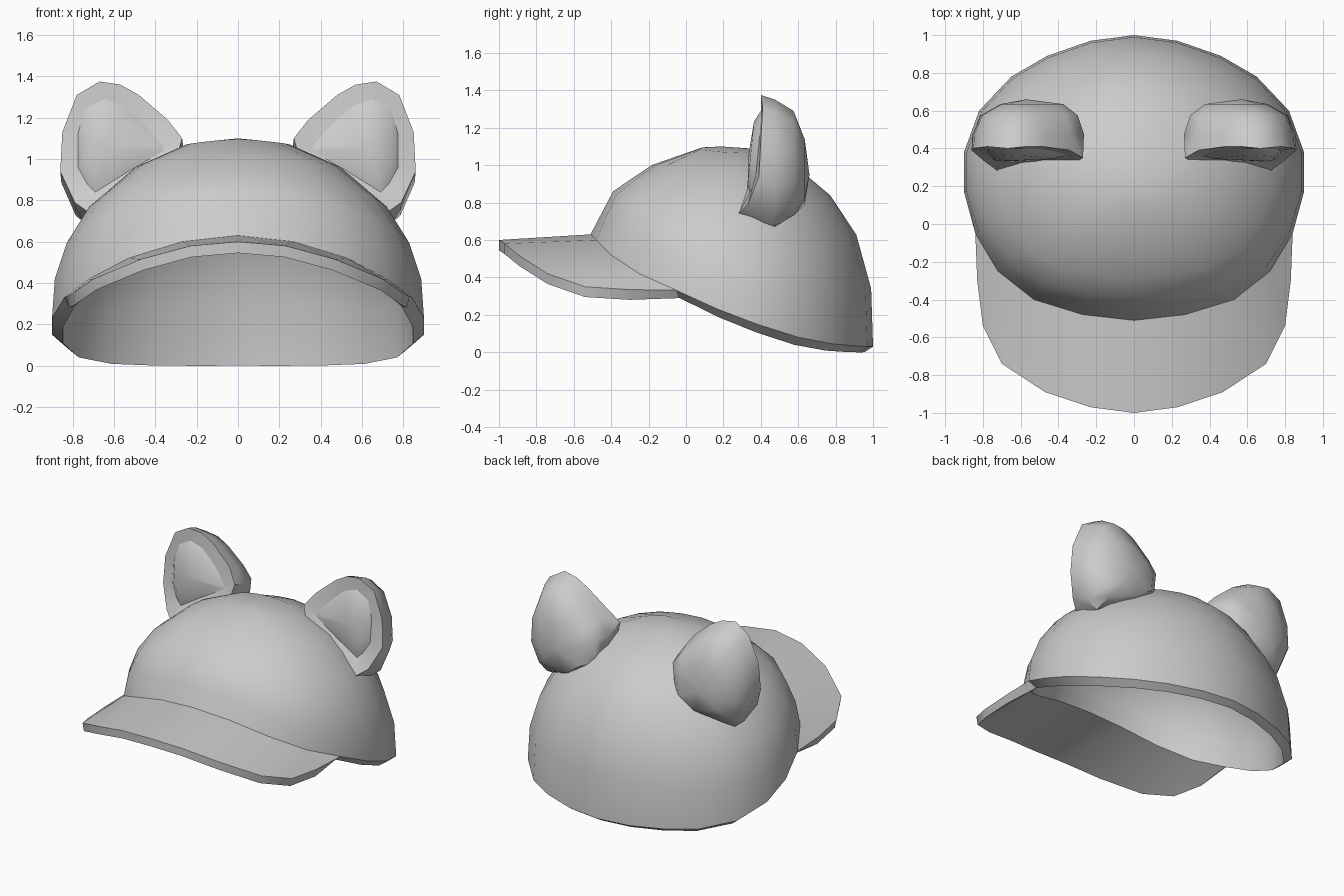
import bpy, bmesh, math

if "Cube" in bpy.data.objects:
    bpy.data.objects.remove(bpy.data.objects["Cube"])

grey = bpy.data.materials.new("plain grey")
grey.diffuse_color = (0.6, 0.6, 0.6, 1)
grey.use_nodes = True
grey.node_tree.nodes["Principled BSDF"].inputs["Base Color"].default_value = grey.diffuse_color


def finish(name, bm, angle=40, flip=False):
    bmesh.ops.remove_doubles(bm, verts=bm.verts, dist=0.0005)
    bmesh.ops.recalc_face_normals(bm, faces=bm.faces)
    if flip:
        bmesh.ops.reverse_faces(bm, faces=bm.faces)
    me = bpy.data.meshes.new(name)
    bm.to_mesh(me)
    bm.free()
    me.materials.append(grey)
    ob = bpy.data.objects.new(name, me)
    bpy.context.collection.objects.link(ob)
    bpy.ops.object.select_all(action='DESELECT')
    ob.select_set(True)
    bpy.context.view_layer.objects.active = ob
    bpy.ops.object.shade_smooth_by_angle(angle=math.radians(angle))


def ring(bm, pts):
    return [bm.verts.new(p) for p in pts]


def bridge(bm, a, b, closed=True):
    n = len(a)
    for i in range(n if closed else n - 1):
        j = (i + 1) % n
        bm.faces.new((a[i], a[j], b[j], b[i]))


def fan(bm, loop, tip):
    t = bm.verts.new(tip)
    for i in range(len(loop)):
        bm.faces.new((loop[i], loop[(i + 1) % len(loop)], t))


# Rim of the crown, right half from back to front
HALF = [(0, 1.0, .03), (.23, .97, .03), (.46, .89, .035), (.65, .78, .045),
        (.82, .6, .08), (.9, .38, .15), (.9, .17, .23), (.84, -.05, .33),
        (.72, -.25, .42), (.53, -.4, .52), (.27, -.48, .6), (0, -.51, .63)]
RIM = HALF + [(-x, y, z) for x, y, z in HALF[-2:0:-1]]
CY, TOP = 0.22, 1.1

# Crown profiles as (radius, height) fractions at back, side and front
BACK = [(.987, .29), (.885, .56), (.705, .757), (.52, .87), (.16, .99)]
SIDE = [(.985, .22), (.92, .42), (.80, .62), (.55, .84), (.28, .965)]
FRONT = [(.92, .24), (.835, .49), (.69, .645), (.55, .79), (.18, .99)]


def inner(p):
    return (p[0] * .94, CY + (p[1] - CY) * .94, p[2] - .03 - .015 * p[0] ** 2)


def dome(bm, rim, top):
    """Rounded shell rising from a rim to the crown top."""
    loops = [ring(bm, rim)]
    for b, s, f in zip(BACK, SIDE, FRONT):
        pts = []
        for x, y, z in rim:
            c = (y - CY) / math.hypot(x, y - CY)
            end, w = (b if c > 0 else f), c * c
            r = s[0] + (end[0] - s[0]) * w
            h = s[1] + (end[1] - s[1]) * w
            pts.append((x * r, CY + (y - CY) * r, z + (top - z) * h))
        loops.append(ring(bm, pts))
    for a, b in zip(loops, loops[1:]):
        bridge(bm, a, b)
    fan(bm, loops[-1], (0, CY - .03, top))
    return loops[0]


# Crown: outer shell with a turned-in lip
LIP = [inner(p) for p in RIM]
bm = bmesh.new()
bridge(bm, dome(bm, RIM, TOP), ring(bm, LIP))
finish("crown", bm, 35)

# Lining: inner shell parallel to the crown
bm = bmesh.new()
dome(bm, LIP, TOP - .035)
bmesh.ops.recalc_face_normals(bm, faces=bm.faces)
bm.faces.ensure_lookup_table()
up = max(bm.faces, key=lambda f: f.calc_center_median().z).normal.z > 0
finish("lining", bm, 60, flip=not up)

# Brim: curved plate from the front rim to the visor edge
EDGE = [(0, -1.0, .6), (.23, -.97, .58), (.47, -.89, .515), (.7, -.74, .42),
        (.8, -.54, .35), (.83, -.3, .335), (.84, -.05, .335)]
ROOT = [HALF[i] for i in (11, 10, 9, 8, 8, 7, 7)]
LOW = [(x * .985, y, z - .055) for x, y, z in EDGE[:-1]] + [inner(HALF[7])]


def both(pts):
    return [(-x, y, z) for x, y, z in pts[:0:-1]] + pts


bm = bmesh.new()
top_root, top_edge = ring(bm, both(ROOT)), ring(bm, both(EDGE))
low_edge, low_root = ring(bm, both(LOW)), ring(bm, both([inner(p) for p in ROOT]))
bridge(bm, top_root, top_edge, False)
bridge(bm, top_edge, low_edge, False)
bridge(bm, low_edge, low_root, False)
bmesh.ops.dissolve_degenerate(bm, dist=0.006, edges=bm.edges)
finish("brim", bm)

# Ear border and inner pad outlines; the last two border points are the root
EAR = [(.27, .35, 1.1), (.34, .39, 1.19), (.48, .41, 1.31), (.57, .41, 1.36),
       (.67, .4, 1.375), (.78, .41, 1.31), (.85, .4, 1.13), (.86, .39, .94),
       (.79, .33, .79), (.72, .28, .74), (.5, .31, .88), (.29, .34, 1.03)]
PAD = [(.36, .365, 1.06), (.42, .385, 1.13), (.49, .395, 1.2), (.56, .4, 1.26),
       (.65, .4, 1.29), (.74, .4, 1.24), (.775, .39, 1.12), (.775, .375, .96),
       (.73, .355, .88), (.69, .345, .84), (.53, .345, .94), (.36, .36, 1.04)]


def back_loop(y, cx, sx, sz, shift, sink, s):
    """Ear outline shrunk toward its middle, with the root sunk into the crown."""
    return [(s * (cx + (x - .6) * sx), y,
             1.0 + (z - 1.0) * sz - shift - (sink if i > 9 else 0))
            for i, (x, _, z) in enumerate(EAR)]


for s, side in ((1, "right"), (-1, "left")):
    # Ear shell: front border, side wall and rounded back
    bm = bmesh.new()
    rings = [ring(bm, [(s * x, y, z) for x, y, z in PAD]),
             ring(bm, [(s * x, y, z) for x, y, z in EAR]),
             ring(bm, back_loop(.475, .595, 1.0, 1.07, .05, .04, s)),
             ring(bm, back_loop(.575, .585, .87, .88, .04, .1, s)),
             ring(bm, back_loop(.635, .56, .56, .5, .05, .1, s))]
    for a, b in zip(rings, rings[1:]):
        bridge(bm, a, b)
    fan(bm, rings[-1], (s * .57, .66, .95))
    finish(side + "_ear", bm, 45)

    # Inner ear: softly bulging pad inside the border
    bm = bmesh.new()
    edge = ring(bm, [(s * x, y, z) for x, y, z in PAD])
    mid = []
    for x, _, z in PAD:
        mz = 1.06 + (z - 1.06) * .75
        mid.append((s * (.64 + (x - .64) * .75), .335 + .1 * (mz - .95), mz))
    mid = ring(bm, mid)
    bridge(bm, edge, mid)
    fan(bm, mid, (s * .64, .335, 1.06))
    finish(side + "_inner_ear", bm, 60)
